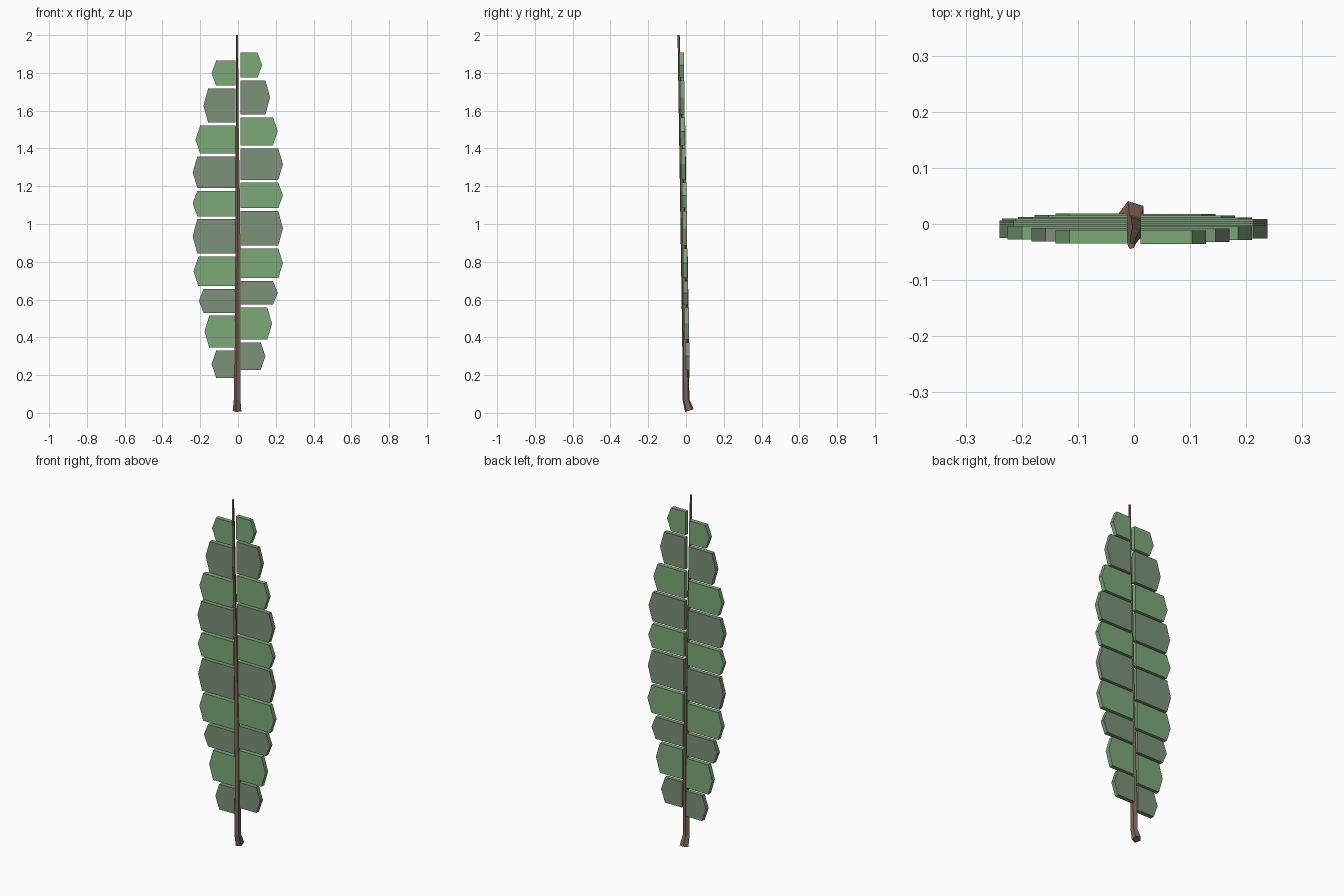
import bpy, bmesh, math
from mathutils import Vector, Matrix

cube = bpy.data.objects.get("Cube")
if cube:
    bpy.data.objects.remove(cube, do_unlink=True)


def material(name, rgb):
    m = bpy.data.materials.new(name)
    m.use_nodes = True
    color = (*rgb, 1)
    m.diffuse_color = color
    m.node_tree.nodes["Principled BSDF"].inputs["Base Color"].default_value = color
    return m


def finish(name, bm, mat):
    bmesh.ops.recalc_face_normals(bm, faces=bm.faces)
    mesh = bpy.data.meshes.new(name)
    bm.to_mesh(mesh)
    bm.free()
    mesh.materials.append(mat)
    obj = bpy.data.objects.new(name, mesh)
    bpy.context.collection.objects.link(obj)


light_green = material("light green", (0.20, 0.40, 0.19))
grey_green = material("grey green", (0.20, 0.29, 0.19))
brown = material("stem brown", (0.22, 0.13, 0.09))

# Leaflets: six-sided flat plates with a blunt outer point
THICK = 0.024
GAP = 0.015


def leaflet(name, side, z0, z1, tip, mat):
    root, shoulder, mid = 0.012, tip - 0.025, (z0 + z1) / 2
    y = 0.012 - 0.0193 * mid - THICK / 2
    outline = [(root, z0), (shoulder, z0), (tip, mid), (shoulder, z1), (root, z1)]
    bm = bmesh.new()
    face = bm.faces.new([bm.verts.new((side * x, y, z)) for x, z in outline])
    ext = bmesh.ops.extrude_face_region(bm, geom=[face])
    verts = [v for v in ext["geom"] if isinstance(v, bmesh.types.BMVert)]
    bmesh.ops.translate(bm, vec=(0, THICK, 0), verts=verts)
    finish(name, bm, mat)


heights = [0.145, 0.17, 0.126, 0.157, 0.183, 0.135, 0.166, 0.15, 0.18, 0.133]
left_tips = [0.145, 0.18, 0.21, 0.238, 0.238, 0.238, 0.238, 0.21, 0.17, 0.128]
right_tips = [0.14, 0.177, 0.207, 0.235, 0.24, 0.24, 0.24, 0.225, 0.183, 0.14]
for label, side, start, tips in (("left", 1, 0.228, left_tips),
                                 ("right", -1, 0.185, right_tips)):
    z = start
    for i, (h, tip) in enumerate(zip(heights, tips)):
        leaflet(f"{label}_leaflet_{i + 1}", side, z, z + h, tip,
                light_green if i % 2 else grey_green)
        z += h + GAP

# Stem: tapering five-sided tube with a kinked foot
path = [  # x, y, z, radius
    (-0.003, 0.018, 0.012, 0.025), (-0.003, 0.000, 0.07, 0.019),
    (0.000, -0.004, 0.40, 0.017), (0.001, -0.018, 1.06, 0.013),
    (-0.003, -0.028, 1.47, 0.009), (-0.005, -0.039, 2.0, 0.006)]
bm = bmesh.new()
rings = []
for k, (x, y, z, r) in enumerate(path):
    a, b = path[max(k - 1, 0)], path[min(k + 1, len(path) - 1)]
    along = Vector(b[:3]) - Vector(a[:3])
    turn = Vector((0, 0, 1)).rotation_difference(along).to_matrix()
    rings.append([bm.verts.new(Vector((x, y, z)) + turn @ Vector(
        (r * math.cos(t), r * math.sin(t), 0)))
        for t in (math.radians(36 + 72 * j) for j in range(5))])
for lower, upper in zip(rings, rings[1:]):
    for j in range(5):
        n = (j + 1) % 5
        bm.faces.new((lower[j], lower[n], upper[n], upper[j]))
bm.faces.new(rings[0])
bm.faces.new(rings[-1])
finish("stem", bm, brown)
